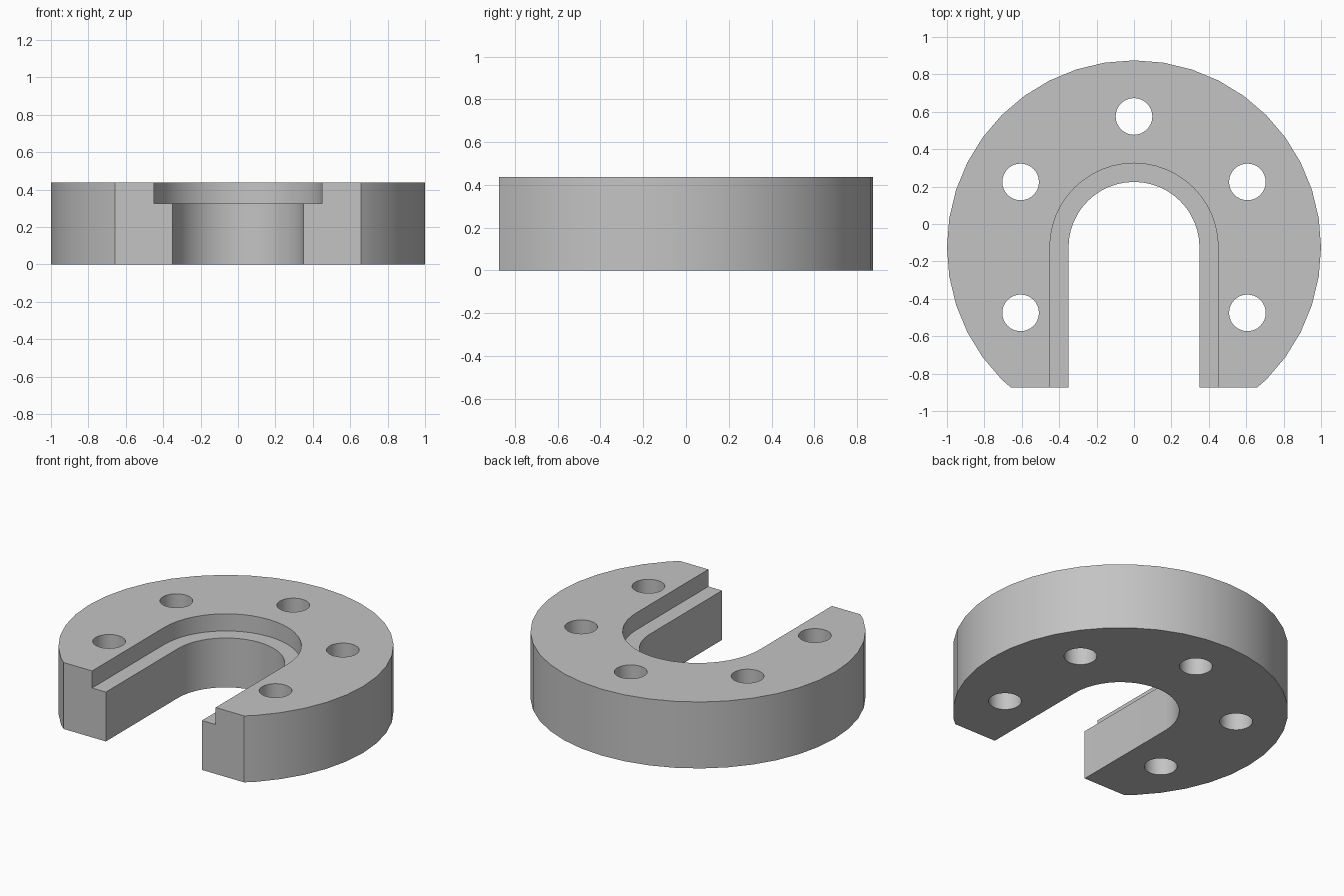
import bpy
import bmesh
import math

if "Cube" in bpy.data.objects:
    bpy.data.objects.remove(bpy.data.objects["Cube"], do_unlink=True)

CY = -0.125        # centre of the disc in y
FRONT = -0.875     # flat front cut
HEIGHT = 0.4375
LEDGE = 0.325      # height of the step around the slot

grey = bpy.data.materials.new("plain grey")
grey.use_nodes = True
colour = (0.55, 0.55, 0.55, 1.0)
grey.diffuse_color = colour
grey.node_tree.nodes["Principled BSDF"].inputs["Base Color"].default_value = colour


def arc(cx, cy, r, start, end, steps):
    """Points on an arc, angles in degrees."""
    angles = [math.radians(start + (end - start) * i / steps) for i in range(steps + 1)]
    return [(cx + r * math.cos(a), cy + r * math.sin(a)) for a in angles]


def prism(name, outline, z0, z1):
    """Extrude a closed outline between two heights."""
    bm = bmesh.new()
    face = bm.faces.new([bm.verts.new((x, y, z0)) for x, y in outline])
    top = bmesh.ops.extrude_face_region(bm, geom=[face])["geom"]
    bmesh.ops.translate(bm, vec=(0, 0, z1 - z0),
                        verts=[v for v in top if isinstance(v, bmesh.types.BMVert)])
    bmesh.ops.recalc_face_normals(bm, faces=bm.faces)
    mesh = bpy.data.meshes.new(name)
    bm.to_mesh(mesh)
    bm.free()
    mesh.materials.append(grey)
    obj = bpy.data.objects.new(name, mesh)
    bpy.context.collection.objects.link(obj)
    return obj


def cut(body, cutter):
    """Subtract the cutter from the body, then discard it."""
    cutter.hide_render = True
    mod = body.modifiers.new("cut", 'BOOLEAN')
    mod.operation = 'DIFFERENCE'
    mod.solver = 'EXACT'
    mod.object = cutter
    bpy.ops.object.modifier_apply(modifier=mod.name)
    bpy.data.objects.remove(cutter, do_unlink=True)


def u_slot(r):
    """U-shaped outline, open past the front."""
    return arc(0, CY, r, 0, 180, 24) + [(-r, FRONT - 0.2), (r, FRONT - 0.2)]


# Disc with a flat front
rim = arc(0, CY, 1.0, -45, 225, 30)
body = prism("slotted_disc", [(0.657, FRONT)] + rim + [(-0.657, FRONT)], 0, HEIGHT)
bpy.ops.object.select_all(action='DESELECT')
bpy.context.view_layer.objects.active = body
body.select_set(True)

# Through slot and the wider recess above it
cut(body, prism("slot_cutter", u_slot(0.35), -0.1, HEIGHT + 0.1))
cut(body, prism("recess_cutter", u_slot(0.45), LEDGE, HEIGHT + 0.1))

# Five bolt holes on a circle
for deg in (-30, 30, 90, 150, 210):
    a = math.radians(deg)
    hole = arc(0.7 * math.cos(a), CY + 0.7 * math.sin(a), 0.098, 0, 348.75, 31)
    cut(body, prism("hole_cutter", hole, -0.1, HEIGHT + 0.1))

bpy.ops.object.shade_smooth_by_angle(angle=math.radians(30))
